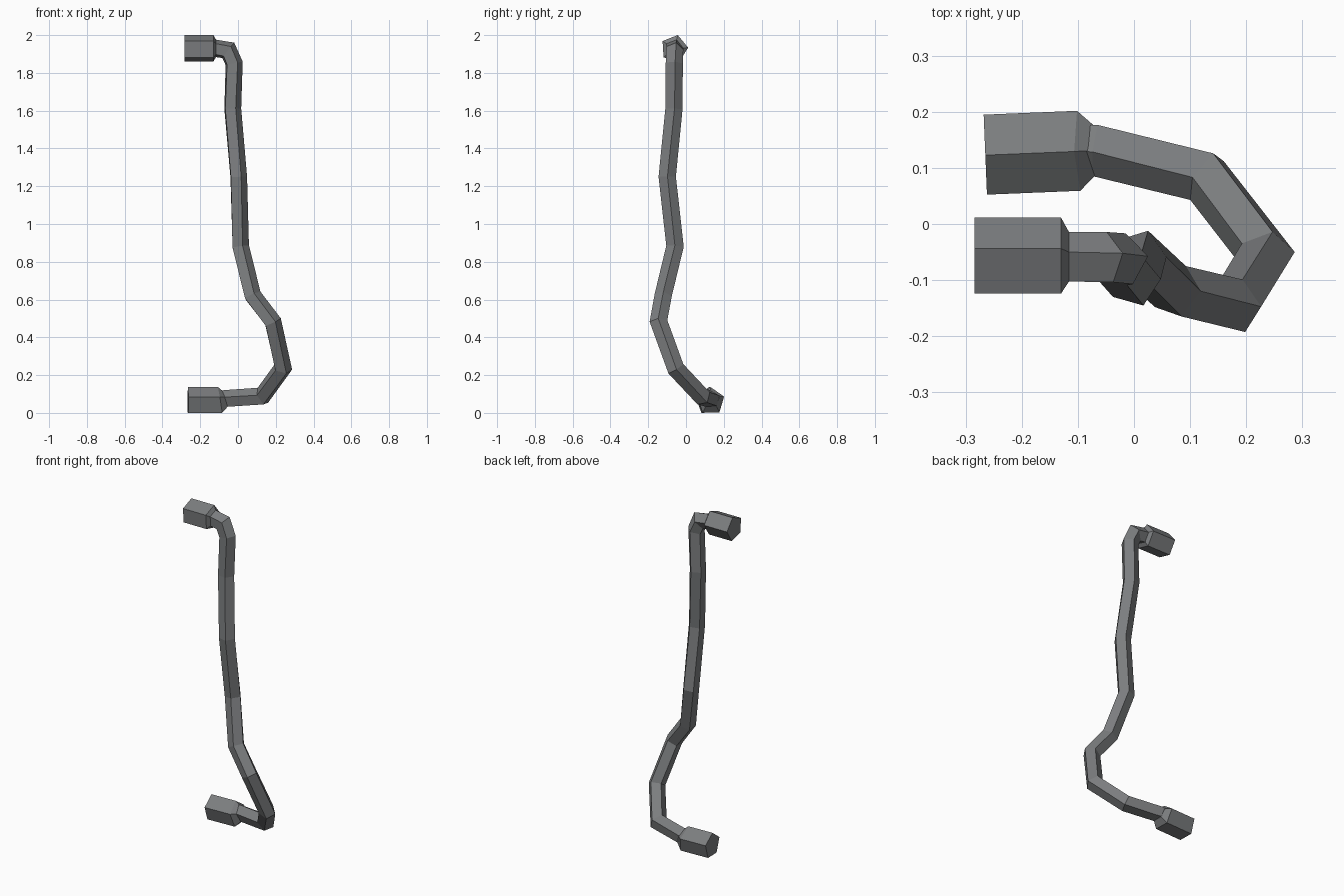
import bpy, bmesh, math
from mathutils import Vector, Matrix

if "Cube" in bpy.data.objects:
    bpy.data.objects.remove(bpy.data.objects["Cube"])

SIDES = 5
STEP = 2 * math.pi / SIDES

grey = bpy.data.materials.new("dark grey rubber")
grey.diffuse_color = (0.2, 0.207, 0.213, 1)
grey.use_nodes = True
grey.node_tree.nodes["Principled BSDF"].inputs["Base Color"].default_value = grey.diffuse_color


def spoke(deg):
    """Direction in the YZ plane, used to aim a corner of the pentagon."""
    a = math.radians(deg)
    return Vector((0, math.cos(a), math.sin(a)))


def sweep(name, pts, radii, start, end):
    """Mitred pentagonal tube through pts, corners aimed at start and end."""
    pts = [Vector(p) for p in pts]
    d = [(b - a).normalized() for a, b in zip(pts, pts[1:])]
    d = [d[0]] + d + [d[-1]]
    # carry the corner direction along the path without twisting
    n = spoke(start)
    n = (n - d[0] * n.dot(d[0])).normalized()
    normals = []
    for i in range(len(pts)):
        normals.append(n.copy())
        n = d[i].rotation_difference(d[i + 1]) @ n
    # spread the small leftover twist evenly
    t, last, axis = spoke(end), normals[-1], d[-1]
    twist = math.atan2(axis.dot(last.cross(t)), last.dot(t))
    twist = (twist + STEP / 2) % STEP - STEP / 2

    bm = bmesh.new()
    rings = []
    for i, p in enumerate(pts):
        mitre = d[i] + d[i + 1]
        ring = []
        for k in range(SIDES):
            a = k * STEP + twist * i / (len(pts) - 1)
            v = Matrix.Rotation(a, 3, d[i]) @ normals[i] * radii[i]
            v -= d[i] * (v.dot(mitre) / d[i].dot(mitre))
            ring.append(bm.verts.new(p + v))
        rings.append(ring)
    for r, s in zip(rings, rings[1:]):
        for k in range(SIDES):
            j = (k + 1) % SIDES
            bm.faces.new((r[k], r[j], s[j], s[k]))
    bm.faces.new(rings[0][::-1])
    bm.faces.new(rings[-1])
    bmesh.ops.recalc_face_normals(bm, faces=bm.faces)
    me = bpy.data.meshes.new(name)
    bm.to_mesh(me)
    bm.free()
    me.materials.append(grey)
    bpy.context.collection.objects.link(bpy.data.objects.new(name, me))


# Plugs: pentagonal barrels with a short tapered collar
sweep("top_plug",
      [(-0.284, -0.062, 1.929), (-0.13, -0.062, 1.929), (-0.116, -0.062, 1.929)],
      [0.0735, 0.0735, 0.048], 75.6, 75.6)
sweep("bottom_plug",
      [(-0.265, 0.124, 0.062), (-0.095, 0.131, 0.062), (-0.067, 0.132, 0.071)],
      [0.075, 0.075, 0.048], 91, 91)

# Cable hanging between the plugs
path = [(-0.125, -0.062, 1.93), (-0.053, -0.062, 1.918), (-0.023, -0.064, 1.85),
        (-0.031, -0.065, 1.61), (0.0, -0.1, 1.25), (0.01, -0.058, 0.88),
        (0.075, -0.12, 0.62), (0.182, -0.145, 0.48), (0.236, -0.055, 0.235),
        (0.128, 0.085, 0.087), (-0.067, 0.132, 0.073), (-0.1, 0.131, 0.066)]
sweep("cable", path, [0.048] * len(path), 75.6, 91)
